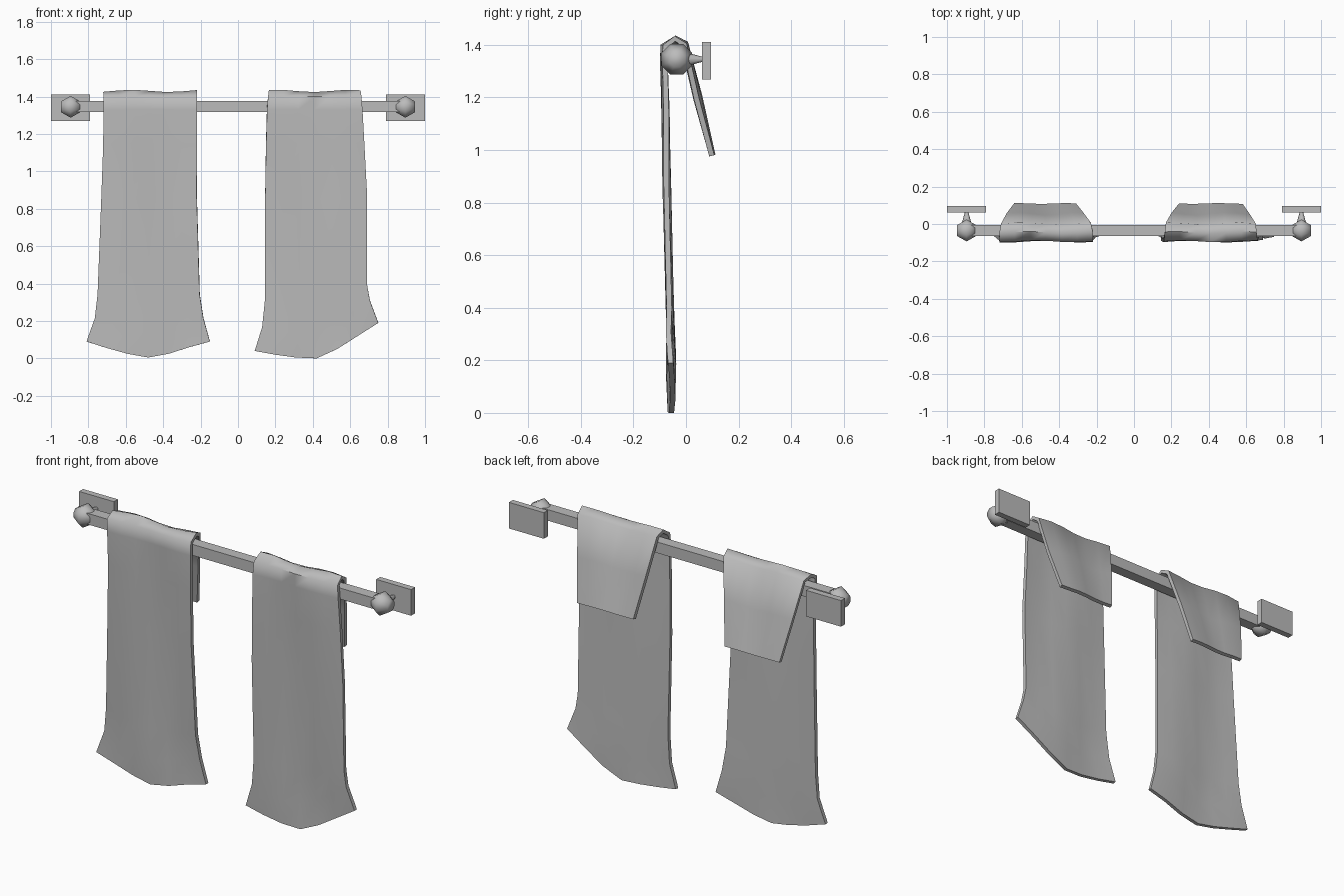
import bpy, bmesh, math
from mathutils import Matrix

cube = bpy.data.objects.get("Cube")
if cube:
    bpy.data.objects.remove(cube)

grey = bpy.data.materials.new("plain_grey")
grey.use_nodes = True
colour = (0.5, 0.5, 0.5, 1)
grey.diffuse_color = colour
grey.node_tree.nodes["Principled BSDF"].inputs["Base Color"].default_value = colour

BAR_Y, BAR_Z = -0.035, 1.345


def add_object(name, bm, thickness=0, smooth=0):
    bmesh.ops.recalc_face_normals(bm, faces=bm.faces)
    mesh = bpy.data.meshes.new(name)
    bm.to_mesh(mesh)
    bm.free()
    mesh.materials.append(grey)
    ob = bpy.data.objects.new(name, mesh)
    bpy.context.collection.objects.link(ob)
    bpy.ops.object.select_all(action='DESELECT')
    ob.select_set(True)
    bpy.context.view_layer.objects.active = ob
    if thickness:
        mod = ob.modifiers.new("thickness", 'SOLIDIFY')
        mod.thickness = thickness
        mod.offset = 0
        bpy.ops.object.modifier_apply(modifier=mod.name)
    if smooth:
        bpy.ops.object.shade_smooth_by_angle(angle=math.radians(smooth))
    return ob


def box(name, centre, size):
    bm = bmesh.new()
    bmesh.ops.create_cube(bm, size=1, matrix=Matrix.Translation(centre) @ Matrix.Diagonal((*size, 1)))
    add_object(name, bm)


def ball(name, x):
    # coarse ball turned around the bar axis
    bm = bmesh.new()
    rings = []
    for dx, r in ((-0.052, 0.031), (0, 0.063), (0.052, 0.031)):
        angles = [math.tau * (i + 0.5) / 8 for i in range(8)]
        rings.append([bm.verts.new((x + dx, BAR_Y + r * math.cos(a), BAR_Z + r * math.sin(a)))
                      for a in angles])
    for a, b in zip(rings, rings[1:]):
        for i in range(8):
            j = (i + 1) % 8
            bm.faces.new((a[i], a[j], b[j], b[i]))
    bm.faces.new(rings[0])
    bm.faces.new(rings[-1])
    add_object(name, bm, smooth=65)


def bracket(name, x):
    # tapered stem from the ball back to the wall plate
    bm = bmesh.new()
    bmesh.ops.create_cone(bm, cap_ends=True, segments=8, radius1=0.028, radius2=0.009, depth=0.07,
                          matrix=Matrix.Translation((x, 0.03, BAR_Z)) @ Matrix.Rotation(-math.pi / 2, 4, 'X'))
    add_object(name, bm, smooth=50)


# Rail and its wall fittings
box("rail", (0, BAR_Y, BAR_Z + 0.002), (1.76, 0.06, 0.06))
for side, s in (("left", 1), ("right", -1)):
    box(side + "_wall_plate", (s * 0.895, 0.078, 1.34), (0.21, 0.034, 0.142))
    ball(side + "_end_ball", s * 0.895)
    bracket(side + "_stem", s * 0.895)


def towel(name, hem, edges, phase):
    # rows run from the front hem, up over the rail and down the back flap:
    # y, z, share of the hem shape, fold depth
    rows = ((-0.055, 0, 1, 0.005), (-0.057, 0.13, 0.95, 0.010), (-0.059, 0.3, 0.5, 0.006),
            (-0.073, 0.85, 0.1, 0.007), (-0.078, 1.15, 0, 0.006), (-0.084, 1.33, 0, 0.005),
            (-0.084, 1.395, 0, 0.005), (-0.045, 1.42, 0, 0.006), (-0.005, 1.4, 0, 0.005),
            (0.045, 1.2, 0, 0.007), (0.1, 0.98, 0, 0.002))
    bm = bmesh.new()
    grid = []
    last = len(hem) - 1
    for k, ((y, z, sag, fold), (x0, x1)) in enumerate(zip(rows, edges)):
        line = []
        for i, h in enumerate(hem):
            u = i / last
            wave = fold * math.sin(u * 8 + phase + k * 0.7)
            lift = wave if k > 6 else 0
            line.append(bm.verts.new((x0 + (x1 - x0) * u, y + wave, z + sag * h + lift)))
        grid.append(line)
    for a, b in zip(grid, grid[1:]):
        for i in range(last):
            bm.faces.new((a[i], a[i + 1], b[i + 1], b[i]))
    add_object(name, bm, thickness=0.02, smooth=60)


# Two towels hung over the rail
towel("right_towel", (0.09, 0.055, 0.025, 0.005, 0.025, 0.06, 0.09),
      ((-0.81, -0.15), (-0.765, -0.185), (-0.75, -0.205), (-0.73, -0.22), (-0.72, -0.22),
       (-0.72, -0.22), (-0.72, -0.22), (-0.72, -0.22), (-0.71, -0.23), (-0.68, -0.27),
       (-0.64, -0.31)), 0.5)
towel("left_towel", (0.04, 0.02, 0.005, 0, 0.05, 0.12, 0.19),
      ((0.09, 0.75), (0.13, 0.705), (0.145, 0.69), (0.145, 0.69), (0.15, 0.675),
       (0.155, 0.665), (0.16, 0.66), (0.165, 0.655), (0.17, 0.65), (0.2, 0.62),
       (0.24, 0.58)), 2.2)
